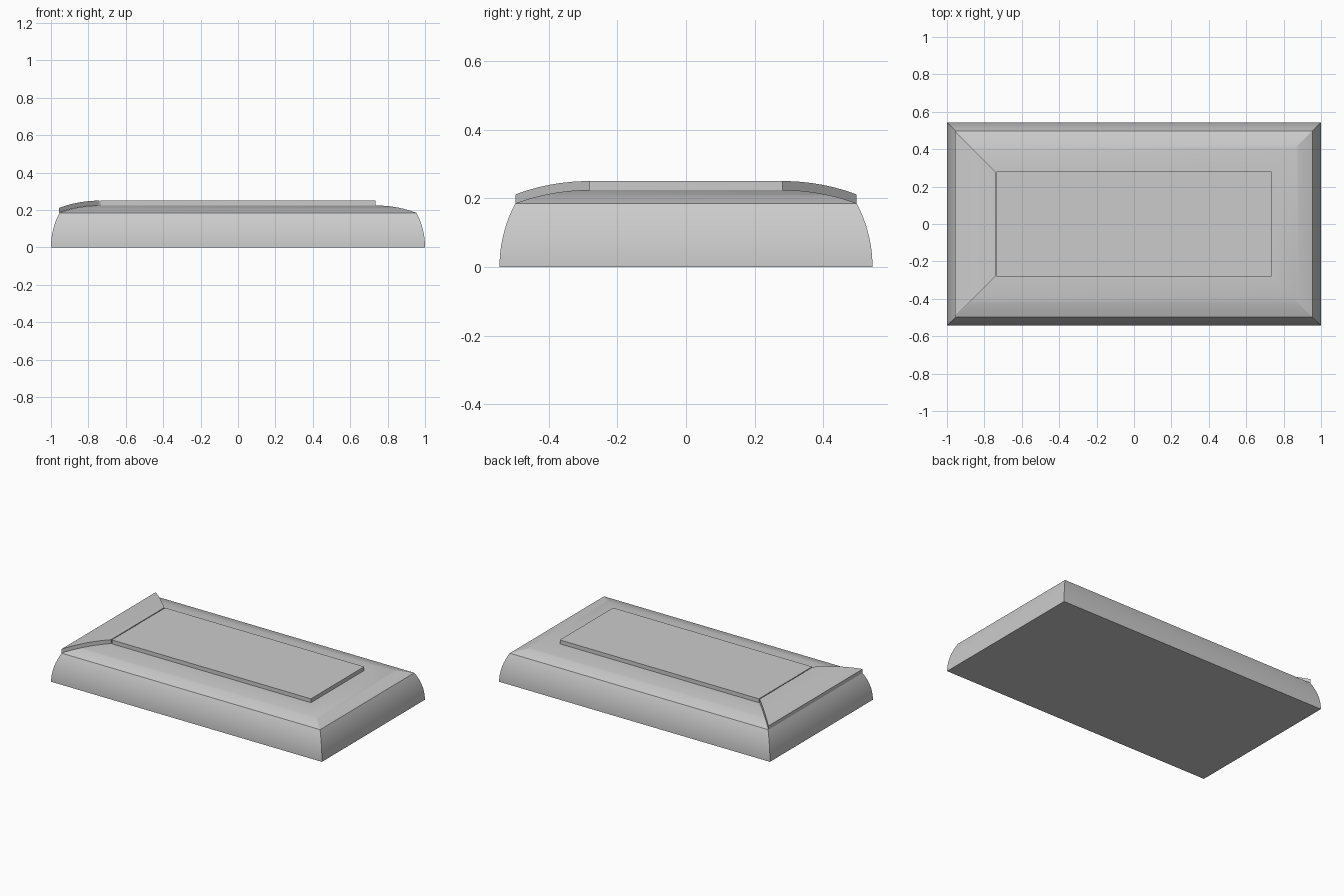
import bpy, math

if "Cube" in bpy.data.objects:
    bpy.data.objects.remove(bpy.data.objects["Cube"])

HX, HY = 1.0, 0.543          # half sizes of the base
SEAM, RIM = 0.046, 0.262     # insets of the side crease and of the flat top
Z1, Z2, THICK = 0.185, 0.224, 0.026
N = 12


def arc_side(t):
    # lower side wall: circular arc, vertical at the bottom
    z = Z1 * t
    r = (Z1 ** 2 + SEAM ** 2) / (2 * SEAM)
    return r - math.sqrt(r * r - z * z), z


def arc_top(t):
    # upper shoulder: circular arc, level at the top
    w, h = RIM - SEAM, Z2 - Z1
    r = (w * w + h * h) / (2 * h)
    d = w * (1 - t)
    return SEAM + w * t, Z2 - (r - math.sqrt(r * r - d * d))


def loft(name, rings):
    # skin four-cornered rings and cap both ends
    verts = [v for ring in rings for v in ring]
    faces = [(4*i + k, 4*i + (k+1) % 4, 4*i + 4 + (k+1) % 4, 4*i + 4 + k)
             for i in range(len(rings) - 1) for k in range(4)]
    n = len(verts)
    faces += [(3, 2, 1, 0), (n-4, n-3, n-2, n-1)]
    mesh = bpy.data.meshes.new(name)
    mesh.from_pydata(verts, [], faces)
    obj = bpy.data.objects.new(name, mesh)
    bpy.context.collection.objects.link(obj)
    bpy.ops.object.select_all(action='DESELECT')
    obj.select_set(True)
    bpy.context.view_layer.objects.active = obj
    bpy.ops.object.mode_set(mode='EDIT')
    bpy.ops.mesh.select_all(action='SELECT')
    bpy.ops.mesh.normals_make_consistent(inside=False)
    bpy.ops.object.mode_set(mode='OBJECT')
    bpy.ops.object.shade_smooth_by_angle(angle=math.radians(16))
    return obj


def rect(x, y, z):
    return [(-x, -y, z), (x, -y, z), (x, y, z), (-x, y, z)]


# Rounded base with mitred corners
profile = [arc_side(i / N) for i in range(N + 1)]
shoulder = [arc_top(i / N) for i in range(N + 1)]
loft("base", [rect(HX - i, HY - i, z) for i, z in profile + shoulder[1:]])

# Flat top plate
px, py = HX - RIM - 0.003, HY - RIM
loft("top_plate", [rect(px, py, Z2), rect(px, py, Z2 + THICK)])

# Curved flap at the left end, following the shoulder
flap = []
for i, z in shoulder:
    x, y = -(HX - i) - 0.003, HY - i
    flap.append([(x, -y, z), (x, y, z), (x, y, z + THICK), (x, -y, z + THICK)])
loft("end_flap", flap)
